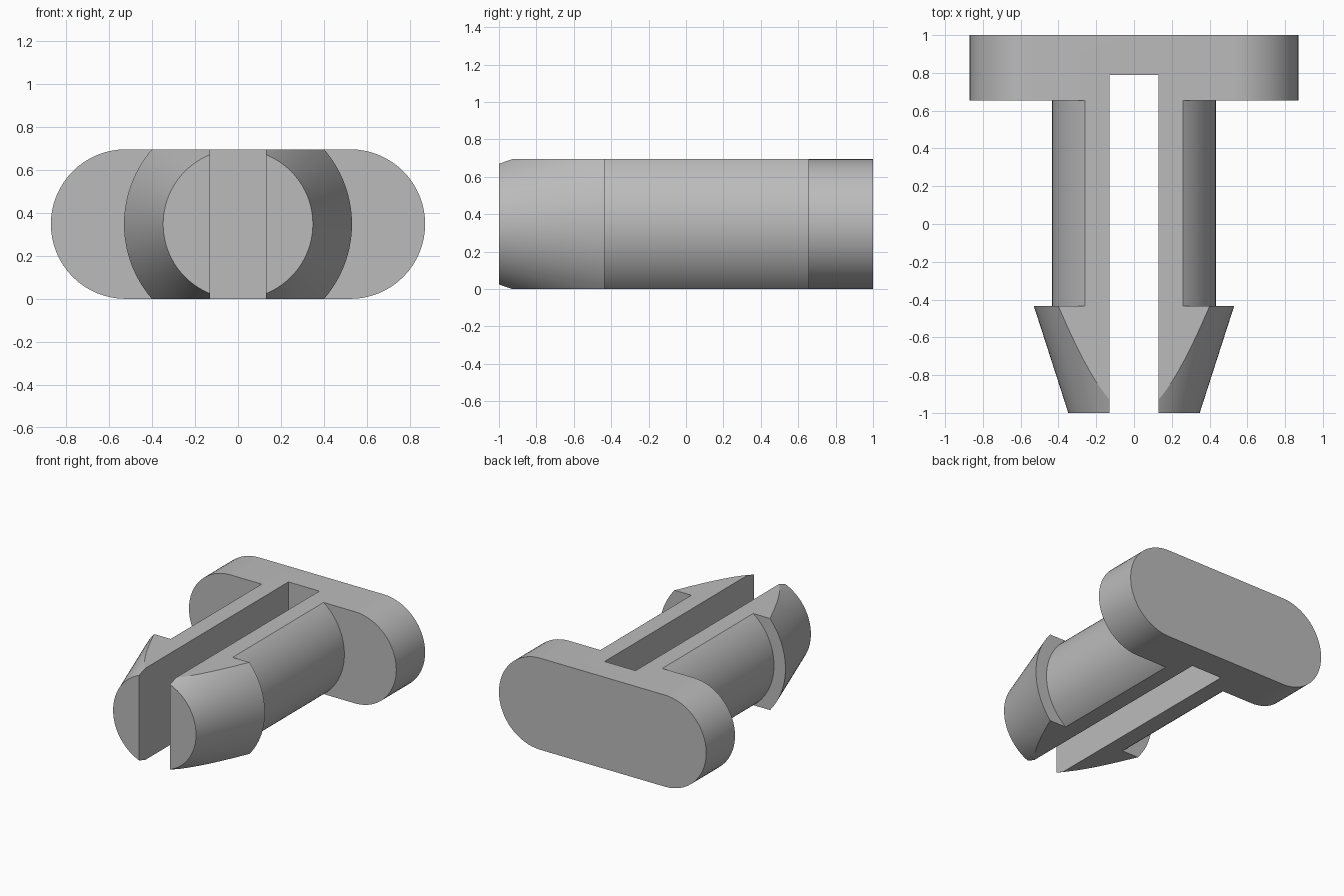
import bpy, bmesh, math
from mathutils import Matrix, Vector

cube = bpy.data.objects.get("Cube")
if cube:
    bpy.data.objects.remove(cube, do_unlink=True)

HALF = 0.3475          # half thickness, also the head's end radius
SLOT = 0.13            # half width of the slot
HEAD_Y = 0.655         # underside of the head

grey = bpy.data.materials.new("plain grey")
grey.use_nodes = True
grey.diffuse_color = (0.5, 0.5, 0.5, 1)
grey.node_tree.nodes["Principled BSDF"].inputs["Base Color"].default_value = (0.5, 0.5, 0.5, 1)


def add_object(name, bm):
    bmesh.ops.recalc_face_normals(bm, faces=bm.faces)
    mesh = bpy.data.meshes.new(name)
    bm.to_mesh(mesh)
    bm.free()
    mesh.materials.append(grey)
    obj = bpy.data.objects.new(name, mesh)
    bpy.context.collection.objects.link(obj)
    return obj


def box(name, x, y0, y1, z0, z1):
    bm = bmesh.new()
    bmesh.ops.create_cube(bm, size=1)
    bmesh.ops.scale(bm, vec=(2 * x, y1 - y0, z1 - z0), verts=bm.verts)
    bmesh.ops.translate(bm, vec=(0, (y0 + y1) / 2, (z0 + z1) / 2), verts=bm.verts)
    return add_object(name, bm)


def lathe(name, profile, steps=96):
    """Spin (radius, y) points round the clip's long axis."""
    bm = bmesh.new()
    verts = [bm.verts.new((r, y, HALF)) for r, y in profile]
    edges = [bm.edges.new(pair) for pair in zip(verts, verts[1:])]
    bmesh.ops.spin(bm, geom=verts + edges, cent=(0, 0, HALF), axis=(0, 1, 0),
                   angle=math.tau, steps=steps, use_duplicate=False)
    bmesh.ops.remove_doubles(bm, verts=bm.verts, dist=1e-5)
    return add_object(name, bm)


def stadium(name, half_length, y0, y1, steps=32):
    """Plate with two round ends."""
    bm = bmesh.new()
    ring = []
    for side in (1, -1):
        for i in range(steps + 1):
            a = math.pi * (i / steps - 0.5)
            ring.append(bm.verts.new((side * (half_length - HALF + HALF * math.cos(a)), y0,
                                      HALF + side * HALF * math.sin(a))))
    face = bm.faces.new(ring)
    out = bmesh.ops.extrude_face_region(bm, geom=[face])
    moved = [v for v in out["geom"] if isinstance(v, bmesh.types.BMVert)]
    bmesh.ops.translate(bm, vec=(0, y1 - y0, 0), verts=moved)
    return add_object(name, bm)


def combine(target, tool, operation):
    mod = target.modifiers.new(operation.lower(), "BOOLEAN")
    mod.operation, mod.object, mod.solver = operation, tool, "EXACT"
    bpy.ops.object.select_all(action="DESELECT")
    bpy.context.view_layer.objects.active = target
    target.select_set(True)
    bpy.ops.object.modifier_apply(modifier=mod.name)
    bpy.data.objects.remove(tool, do_unlink=True)


# Round shaft with a barbed, tapered tip, trimmed flat above and below
clip = lathe("slotted_clip", [(0, -1), (0.348, -1), (0.53, -0.435), (0.434, -0.435),
                              (0.434, 0.9), (0, 0.9)])
combine(clip, box("flat_trim", 1, -2, 2, 0, 2 * HALF), "INTERSECT")

# Wide head, then the slot that parts the two legs
combine(clip, stadium("head", 0.87, HEAD_Y, 1), "UNION")
combine(clip, box("slot", SLOT, -2, 0.79, -1, 2), "DIFFERENCE")

bpy.context.view_layer.objects.active = clip
clip.select_set(True)
bpy.ops.object.shade_smooth_by_angle(angle=math.radians(15))
